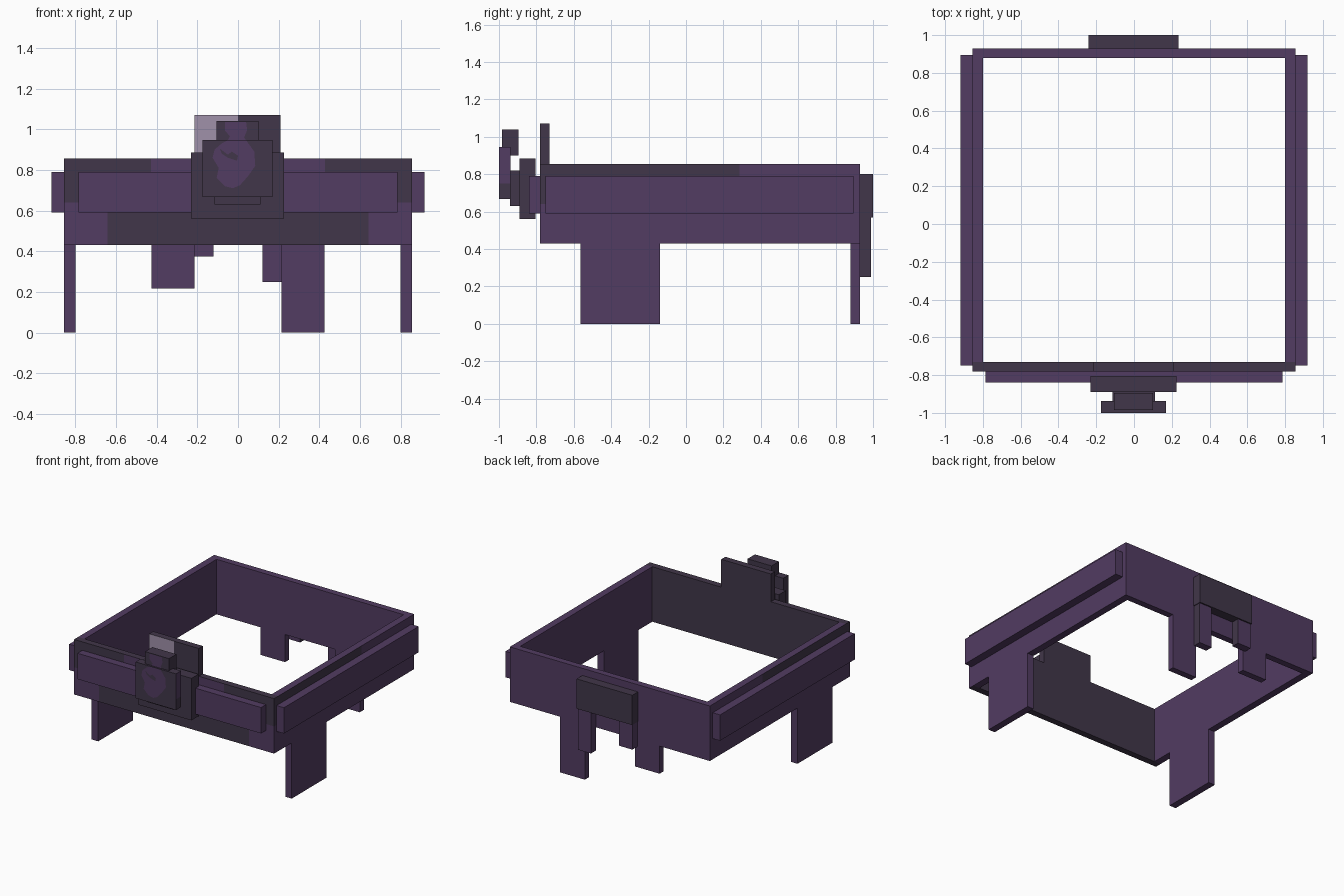
import bpy
import bmesh
from mathutils import Vector

cube = bpy.data.objects.get("Cube")
if cube:
    bpy.data.objects.remove(cube, do_unlink=True)


def material(name, rgb):
    mat = bpy.data.materials.new(name)
    mat.use_nodes = True
    colour = (*rgb, 1)
    mat.diffuse_color = colour
    bsdf = next(n for n in mat.node_tree.nodes if n.type == "BSDF_PRINCIPLED")
    bsdf.inputs["Base Color"].default_value = colour
    bsdf.inputs["Roughness"].default_value = 0.9
    return mat


PALETTE = [
    material("purple_leather", (0.085, 0.045, 0.122)),
    material("dark_leather", (0.053, 0.037, 0.067)),
    material("pale_lilac", (0.352, 0.283, 0.402)),
]
PURPLE, DARK, PALE = range(3)


def finish(name, bm, colour, rule=None):
    for face in bm.faces:
        face.material_index = colour
        if rule:
            face.material_index = rule(face.calc_center_median(), face.normal)
    mesh = bpy.data.meshes.new(name)
    bm.to_mesh(mesh)
    bm.free()
    for mat in PALETTE:
        mesh.materials.append(mat)
    obj = bpy.data.objects.new(name, mesh)
    bpy.context.collection.objects.link(obj)
    return obj


def box(name, xs, ys, zs, colour=PURPLE, cuts=(), rule=None):
    """Box between limits; cuts are (axis, position) seams for the colour rule."""
    bm = bmesh.new()
    bmesh.ops.create_cube(bm, size=1)
    limits = [sorted(pair) for pair in (xs, ys, zs)]
    for v in bm.verts:
        v.co = Vector([lim[1] if c > 0 else lim[0] for c, lim in zip(v.co, limits)])
    for axis, pos in cuts:
        normal, point = Vector(), Vector()
        normal[axis], point[axis] = 1, pos
        bmesh.ops.bisect_plane(bm, geom=bm.verts[:] + bm.edges[:] + bm.faces[:],
                               plane_co=point, plane_no=normal)
    bm.normal_update()
    return finish(name, bm, colour, rule)


def decal(name, outline, y, colour):
    """Thin painted shape facing the front."""
    bm = bmesh.new()
    face = bm.faces.new([bm.verts.new((x, y, z)) for x, z in outline])
    bm.normal_update()
    if face.normal.y > 0:
        face.normal_flip()
    finish(name, bm, colour)


# Belt ring
W, T = 0.855, 0.80
FRONT, BACK = -0.78, 0.93
LOW, MID, TOP = 0.43, 0.64, 0.855
PATCH = 0.214


def front_rule(c, n):
    if n.y < -0.5:
        purple = abs(c.x) < 2 * PATCH if c.z > MID else abs(c.x) > 3 * PATCH
        return PURPLE if purple else DARK
    return PURPLE if abs(n.x) > 0.5 and c.z < MID else DARK


def side_rule(c, n):
    outside = n.x * c.x > 0.5
    return DARK if outside and c.z > MID and c.y < 0.285 else PURPLE


box("belt_front", (-W, W), (FRONT, -0.73), (LOW, TOP),
    cuts=[(2, MID)] + [(0, s * k * PATCH) for s in (-1, 1) for k in (2, 3)],
    rule=front_rule)
box("belt_back", (-W, W), (0.88, BACK), (LOW, TOP))

# Side walls, hanging flaps and raised side bands
for s, side in ((1, "left"), (-1, "right")):
    box(side + "_belt_wall", (s * T, s * W), (-0.73, 0.88), (LOW, TOP),
        cuts=[(2, MID), (1, 0.285)], rule=side_rule)
    box(side + "_hip_flap", (s * T, s * W), (-0.565, -0.14), (0, LOW))
    box(side + "_band", (s * W, s * 0.918), (-0.75, 0.895), (0.59, 0.79))
box("front_band", (-0.785, 0.785), (-0.84, FRONT), (0.59, 0.79))

# Rear flaps of uneven length
box("left_rear_flap", (0.214, 0.425), (0.88, BACK), (0, LOW))
box("right_rear_flap", (-0.425, -0.214), (0.88, BACK), (0.217, LOW))

# Rear pouch and its dangling straps
box("rear_pouch", (-0.24, 0.235), (BACK, 1.0), (0.57, 0.80), DARK)


def strap_rule(c, n):
    return DARK if n.x > 0.5 else PURPLE


box("left_strap", (0.12, 0.23), (BACK, 0.99), (0.25, 0.57), rule=strap_rule)
box("right_strap", (-0.235, -0.12), (BACK, 0.99), (0.375, 0.57), rule=strap_rule)

# Tab standing above the front wall, half of its face pale
box("front_tab", (-0.214, 0.21), (FRONT, -0.73), (TOP, 1.07), cuts=[(0, 0)],
    rule=lambda c, n: PALE if n.y < -0.5 and c.x < 0 else DARK)

# Stacked buckle
box("buckle_base", (-0.23, 0.225), (-0.89, -0.805), (0.56, 0.885), DARK)
box("buckle_neck", (-0.115, 0.11), (-0.94, -0.89), (0.63, 0.82), DARK)
box("buckle_face", (-0.175, 0.17), (-1.0, -0.938), (0.667, 0.947),
    cuts=[(2, 0.75)],
    rule=lambda c, n: PURPLE if n.x > 0.5 and c.z > 0.75 else DARK)
box("buckle_crown", (-0.105, 0.10), (-0.985, -0.895), (0.90, 1.04), DARK)

# Painted flame on the buckle
decal("flame_body", [(-.05, .945), (.04, .945), (.08, .89), (.085, .82), (.05, .77),
                     (.01, .725), (-.025, .71), (-.065, .72), (-.105, .76),
                     (-.095, .81), (-.125, .86), (-.115, .90), (-.08, .93)],
      -1.002, PURPLE)
decal("flame_gap", [(-.09, .905), (-.05, .875), (-.03, .89), (0, .87),
                    (-.005, .845), (-.05, .86), (-.08, .88)], -1.004, DARK)
decal("flame_tip", [(-.065, 1.035), (.04, 1.035), (.045, .995), (.03, .96),
                    (.04, .945), (-.05, .945), (-.04, .965), (-.065, .995)],
      -0.987, PURPLE)
